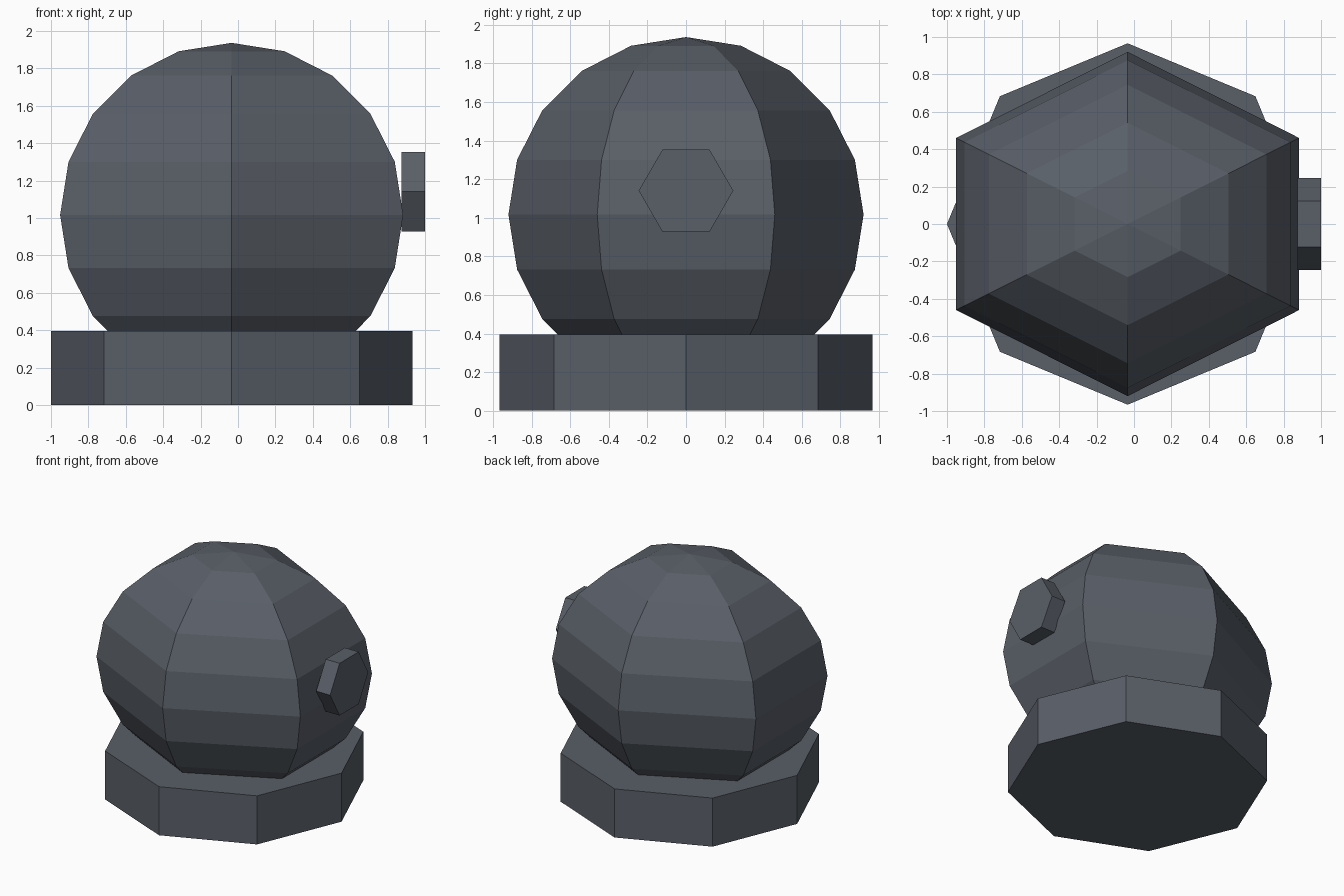
import bpy, bmesh
from math import sin, cos, pi
from mathutils import Matrix, Vector

cube = bpy.data.objects.get("Cube")
if cube:
    bpy.data.objects.remove(cube)

AXIS_X = -0.034

slate = bpy.data.materials.new("slate_grey")
slate.use_nodes = True
colour = (0.10, 0.114, 0.137, 1)
slate.diffuse_color = colour
slate.node_tree.nodes["Principled BSDF"].inputs["Base Color"].default_value = colour


def lathe(name, profile, sides, start, matrix):
    """Loft a faceted solid through (radius, height) rings; zero radius is a pole."""
    bm = bmesh.new()
    rings = []
    for r, z in profile:
        count = sides if r > 1e-5 else 1
        rings.append([bm.verts.new((r * cos(start + 2 * pi * i / sides),
                                    r * sin(start + 2 * pi * i / sides), z))
                      for i in range(count)])
    for low, high in zip(rings, rings[1:]):
        for i in range(sides):
            j = (i + 1) % sides
            corners = [low[i % len(low)], low[j % len(low)],
                       high[j % len(high)], high[i % len(high)]]
            bm.faces.new(list(dict.fromkeys(corners)))
    # Close open ends
    for ring in (rings[0], rings[-1]):
        if len(ring) > 1:
            bm.faces.new(ring)
    bm.transform(matrix)
    bmesh.ops.recalc_face_normals(bm, faces=bm.faces)
    mesh = bpy.data.meshes.new(name)
    bm.to_mesh(mesh)
    bm.free()
    mesh.materials.append(slate)
    obj = bpy.data.objects.new(name, mesh)
    bpy.context.collection.objects.link(obj)
    return obj


# Octagonal base
lathe("base", [(0.966, 0), (0.966, 0.395)], 8, 0,
      Matrix.Translation((AXIS_X, 0, 0)))

# Six-sided globe, widened so its flat sides reach the full radius
R, RINGS = 0.92, 10
globe_profile = [(R * sin(pi * k / RINGS), -R * cos(pi * k / RINGS))
                 for k in range(RINGS + 1)]
lathe("globe", globe_profile, 6, pi / 2,
      Matrix.Translation((AXIS_X, 0, 1.016)) @ Matrix.Diagonal((1.151, 1, 1, 1)))

# Hexagonal button facing the model's left
lathe("side_button", [(0.245, 0.875), (0.245, 1.0)], 6, pi / 2,
      Matrix.Translation((0, 0, 1.14)) @ Matrix.Rotation(pi / 2, 4, Vector((0, 1, 0))))
